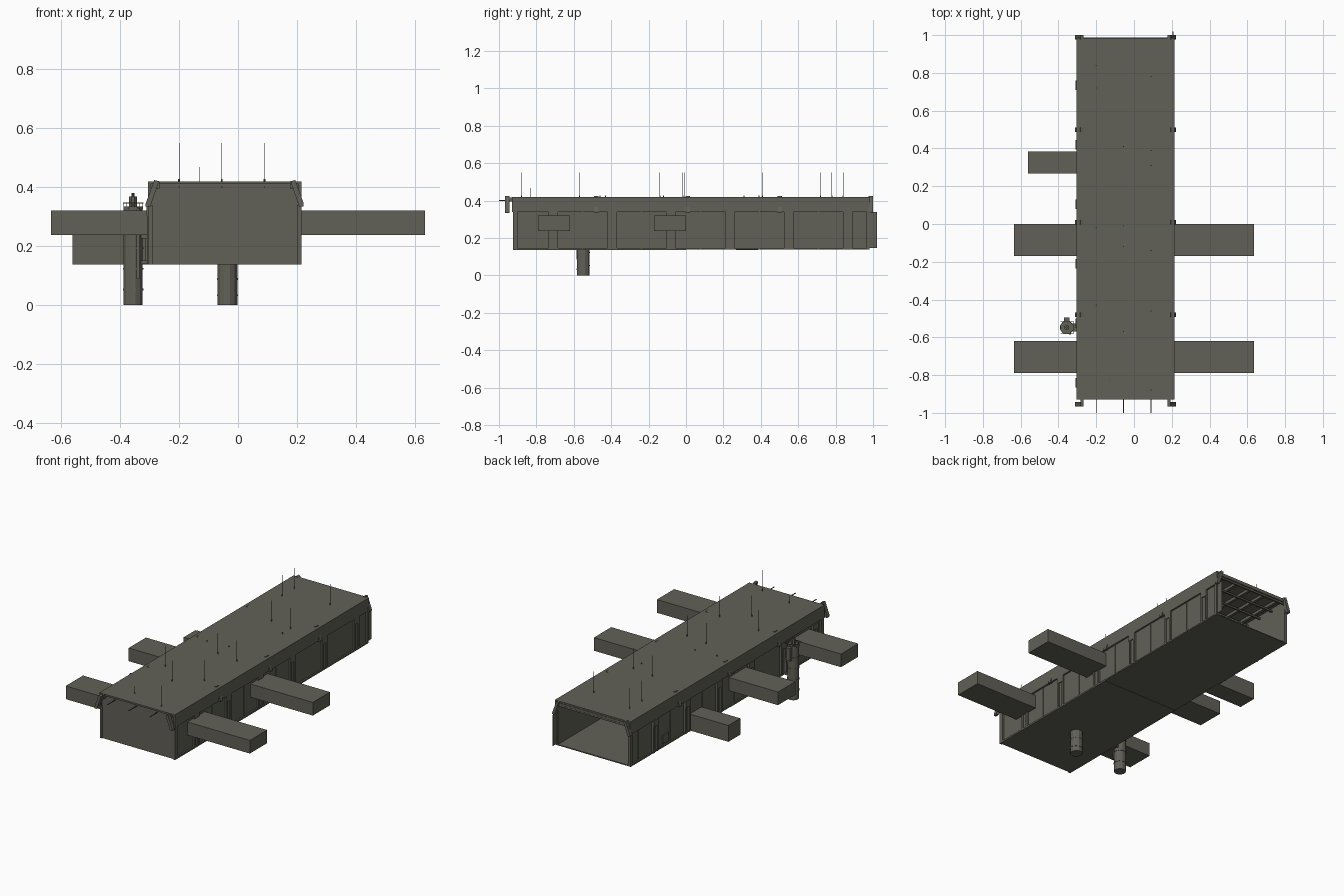
import bpy, math

if "Cube" in bpy.data.objects:
    bpy.data.objects.remove(bpy.data.objects["Cube"])

mat = bpy.data.materials.new("olive_grey")
mat.use_nodes = True
colour = (0.12, 0.117, 0.095, 1)
mat.diffuse_color = colour
bsdf = mat.node_tree.nodes["Principled BSDF"]
bsdf.inputs["Base Color"].default_value = colour
bsdf.inputs["Roughness"].default_value = 0.8


def build(name, verts, faces):
    me = bpy.data.meshes.new(name)
    me.from_pydata(verts, [], faces)
    me.materials.append(mat)
    ob = bpy.data.objects.new(name, me)
    bpy.context.collection.objects.link(ob)
    return ob


def prism(name, profile, y0, y1):
    """Extrude an x-z outline (clockwise) along y."""
    n = len(profile)
    verts = [(x, y, z) for y in (y0, y1) for x, z in profile]
    faces = [tuple(reversed(range(n))), tuple(range(n, 2 * n))]
    faces += [(i, (i + 1) % n, (i + 1) % n + n, i + n) for i in range(n)]
    ob = build(name, verts, faces)
    import bmesh
    bm = bmesh.new()
    bm.from_mesh(ob.data)
    bmesh.ops.recalc_face_normals(bm, faces=bm.faces)
    bm.to_mesh(ob.data)
    bm.free()
    return ob


def box(name, x, y, z):
    return prism(name, [(x[0], z[0]), (x[0], z[1]), (x[1], z[1]), (x[1], z[0])], y[0], y[1])


def column(name, x, y, z0, z1, r, sides=12):
    bpy.ops.mesh.primitive_cylinder_add(vertices=sides, radius=r, depth=z1 - z0,
                                        location=(x, y, (z0 + z1) / 2),
                                        rotation=(0, 0, math.pi / sides))
    ob = bpy.context.object
    ob.name = name
    ob.data.materials.append(mat)
    return ob


MID = -0.045          # centre line of the hall
HALF = 0.26           # half width of the hall
FRONT, BACK = -0.92, 0.98
PITCH = 0.315

# Hall shell: floor in two slabs, front wall, roof; the back end stays open
box("floor_front", (MID - HALF, MID + HALF), (FRONT, 0.0), (0.137, 0.145))
box("floor_back", (MID - HALF, MID + HALF), (0.0, BACK), (0.139, 0.145))
box("front_wall", (MID - HALF, MID + HALF), (FRONT, FRONT + 0.012), (0.14, 0.415))
box("roof", (MID - HALF, MID + HALF), (-0.93, 0.985), (0.41, 0.42))


def side_box(name, s, a, b, y, z):
    """Box whose x range is measured outward from the centre line on side s."""
    box(name, sorted((MID + s * a, MID + s * b)), y, z)


for side, s in (("left", 1), ("right", -1)):
    side_box(side + "_wall", s, 0.242, 0.25, (FRONT, BACK), (0.14, 0.41))
    side_box(side + "_fascia", s, 0.25, HALF, (-0.93, 0.985), (0.34, 0.412))
    side_box(side + "_sill", s, 0.25, 0.259, (FRONT, BACK), (0.14, 0.148))
    side_box(side + "_corner_post", s, 0.245, HALF, (FRONT - 0.006, FRONT + 0.02), (0.137, 0.34))
    side_box(side + "_back_post", s, 0.242, HALF, (BACK - 0.015, BACK), (0.14, 0.34))

    # Wall piers: a pair of thin uprights, a recessed web and a cap
    start = -0.71 if s > 0 else -0.84
    reach = 0.259 if s > 0 else 0.264
    for i in range(6):
        y = start + i * PITCH
        for d in (-0.019, 0.019):
            side_box(side + "_pier_flange", s, 0.25, reach, (y + d - 0.006, y + d + 0.006), (0.14, 0.34))
        side_box(side + "_pier_web", s, 0.249, 0.254, (y - 0.015, y + 0.015), (0.14, 0.34))
        side_box(side + "_pier_cap", s, 0.25, reach + 0.001, (y - 0.025, y + 0.025), (0.303, 0.34))
        side_box(side + "_panel_seam", s, 0.25, 0.253, (y + 0.155, min(y + 0.16, BACK)), (0.148, 0.34))

    # Slanted roof brackets
    outline = [(0.252, 0.335), (0.223, 0.42), (0.239, 0.424), (0.268, 0.345), (0.268, 0.335)]
    for y in (-0.955, -0.48, 0.01, 0.5, 0.988):
        w = 0.012
        prism(side + "_roof_bracket", [(MID + s * x, z) for x, z in outline], y - w, y + w)
    side_box(side + "_bracket_tie", s, 0.222, 0.238, (-0.95, FRONT), (0.395, 0.418))

    # Side galleries
    outer = 0.68 if s > 0 else 0.59
    for y in (-0.79, -0.17):
        side_box(side + "_gallery", s, 0.25, outer, (y, y + 0.17), (0.238, 0.32))

# Lower gallery and small wall hatches on the right side
box("lower_gallery", (-0.562, -0.295), (0.268, 0.385), (0.137, 0.239))
for y in (-0.32, 0.60):
    box("wall_hatch", (-0.303, -0.295), (y, y + 0.06), (0.16, 0.21))

# Ceiling beams
for i in range(5):
    x = MID - 0.2 + i * 0.1
    box("ceiling_beam", (x - 0.008, x + 0.008), (FRONT + 0.02, BACK + 0.005), (0.393, 0.41))
for i in range(18):
    y = FRONT + 0.08 + i * 0.107
    box("ceiling_joist", (MID - 0.242, MID + 0.242), (y - 0.005, y + 0.005), (0.385, 0.395))
box("back_lintel", (MID - 0.24, MID + 0.24), (BACK, BACK + 0.008), (0.398, 0.411))

# Shaft beneath the floor
column("under_shaft", -0.036, -0.55, 0.0, 0.14, 0.035)
for z in (0.03, 0.085):
    column("under_shaft_band", -0.036, -0.55, z, z + 0.006, 0.0365)

# Tower beside the right wall, with a deck, rail and stepped top
TX, TY = -0.356, -0.548
column("tower", TX, TY, 0.0, 0.325, 0.034)
for z in (0.05, 0.12, 0.19, 0.26):
    column("tower_band", TX, TY, z, z + 0.006, 0.036)
column("tower_deck", TX, TY, 0.325, 0.335, 0.036, 8)
for i in range(8):
    a = math.tau * i / 8
    column("rail_post", TX + 0.033 * math.cos(a), TY + 0.033 * math.sin(a), 0.335, 0.347, 0.0015, 4)
for a in (-0.034, 0.033):
    box("deck_rail", (TX - 0.034, TX + 0.034), (TY + a, TY + a + 0.002), (0.345, 0.348))
    box("deck_rail", (TX + a, TX + a + 0.002), (TY - 0.034, TY + 0.034), (0.345, 0.348))
column("tower_head", TX, TY, 0.335, 0.368, 0.014, 8)
column("tower_tip", TX, TY, 0.368, 0.380, 0.006, 8)
box("tower_ladder", (TX + 0.012, TX + 0.022), (TY - 0.038, TY - 0.03), (0.09, 0.33))
box("tower_side_box", (TX - 0.014, TX + 0.014), (TY + 0.03, TY + 0.053), (0.25, 0.33))
for z in (0.14, 0.225):
    box("tower_link", (TX + 0.025, -0.295), (TY - 0.02, TY + 0.02), (z, z + 0.012))
box("tower_pipe", (-0.315, -0.308), (TY - 0.01, TY + 0.01), (0.137, 0.235))

# Thin roof masts on small feet
masts = [(-0.2, -0.43), (-0.055, -0.57), (0.09, -0.46), (0.09, -0.88),
         (-0.2, -0.02), (-0.055, -0.01), (-0.055, -0.12), (0.09, -0.14),
         (-0.055, 0.41), (0.09, 0.39), (0.09, 0.31), (-0.2, 0.72),
         (-0.2, 0.84), (0.09, 0.78)]
for x, y in masts:
    column("roof_mast", x, y, 0.40, 0.55, 0.0012, 4)
    column("mast_foot", x, y, 0.42, 0.428, 0.003, 6)
column("short_mast", -0.13, -0.83, 0.41, 0.468, 0.0015, 4)

# Rods reaching out of the front wall
for x in (-0.2, -0.055, 0.09):
    box("front_rod", (x - 0.002, x + 0.002), (-1.0, FRONT), (0.398, 0.402))
